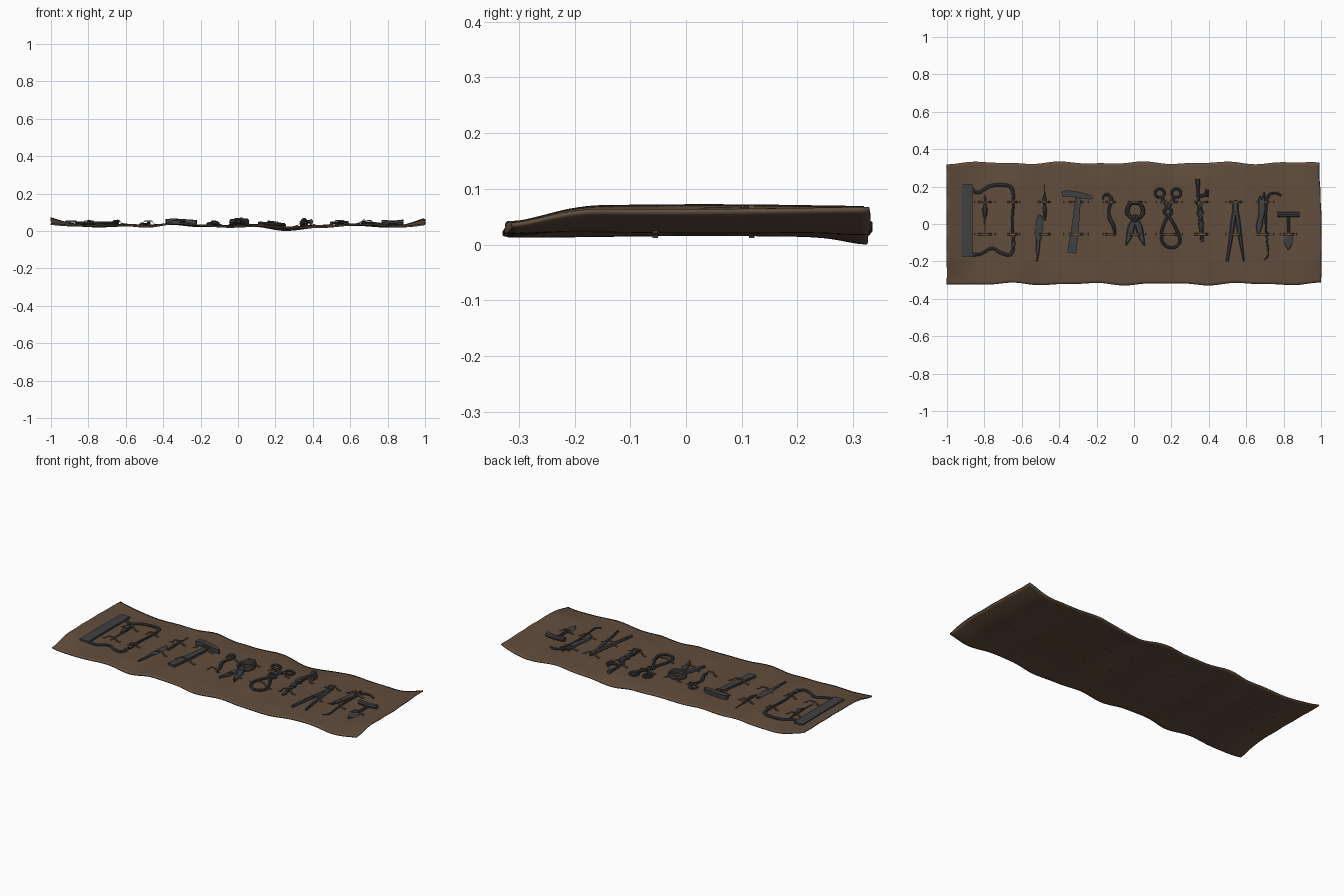
import bpy, bmesh, math
from mathutils import Vector
from math import sin, cos, pi

if "Cube" in bpy.data.objects:
    bpy.data.objects.remove(bpy.data.objects["Cube"])


def material(name, rgb):
    m = bpy.data.materials.new(name)
    m.diffuse_color = (*rgb, 1)
    m.use_nodes = True
    m.node_tree.nodes["Principled BSDF"].inputs["Base Color"].default_value = m.diffuse_color
    return m


LEATHER = material("brown leather", (0.120, 0.075, 0.046))
STRAP = material("strap leather", (0.112, 0.069, 0.040))
STEEL = material("dark steel", (0.052, 0.052, 0.057))

# Cloth height along x
RIDGE = [(-1, .039), (-.8, .036), (-.6, .039), (-.48, .033), (-.35, .044), (-.2, .036), (-.08, .033),
         (.1, .037), (.25, .024), (.42, .033), (.65, .041), (.85, .031), (1.01, .033)]


def step(v):
    v = min(1, max(0, v))
    return v * v * (3 - 2 * v)


def height(x, y):
    z = RIDGE[-1][1]
    for (a, za), (b, zb) in zip(RIDGE, RIDGE[1:]):
        if a <= x <= b:
            z = za + (zb - za) * step((x - a) / (b - a))
            break
    edge = step((abs(y) - .2) / .13)
    z += edge * (.004 * sin(13 * x + 4 * y) - .003) + .0015 * sin(9 * y + 5 * x)
    z -= .006 * step((y - .25) / .08) * step(1 - abs(x - .25) / .4)
    curl = max(0, (abs(x) - .82) / .18) ** 1.8
    return z + curl * (.012 + .022 * step((y + .33) / .18))


def finish(bm, name, mat, angle=35, closed=True):
    if closed:
        bmesh.ops.recalc_face_normals(bm, faces=bm.faces)
    me = bpy.data.meshes.new(name)
    bm.to_mesh(me)
    bm.free()
    me.materials.append(mat)
    ob = bpy.data.objects.new(name, me)
    bpy.context.collection.objects.link(ob)
    bpy.ops.object.select_all(action='DESELECT')
    ob.select_set(True)
    bpy.context.view_layer.objects.active = ob
    bpy.ops.object.shade_smooth_by_angle(angle=math.radians(angle))
    return ob


def sweep(name, pts, t=None, sides=8, closed=False, smooth=True, lift=0.0, twist=0.0, mat=STEEL, steps=5):
    """Lay a bar on the cloth: pts are (x, y, half width[, rise]); t is the half height."""
    p = [Vector((q[0], q[1], q[2], q[3] if len(q) > 3 else 0)) for q in pts]
    n, path = len(p), []
    for i in range(n if closed else n - 1):
        def at(j):
            return p[j % n] if closed else p[min(n - 1, max(0, j))]
        a, b, c, d = at(i - 1), at(i), at(i + 1), at(i + 2)
        for k in range(steps):
            u = k / steps
            if smooth:
                path.append(.5 * (2 * b + (c - a) * u + (2 * a - 5 * b + 4 * c - d) * u * u
                                  + (3 * b - a - 3 * c + d) * u ** 3))
            else:
                path.append(b.lerp(c, u))
    if not closed:
        path.append(p[-1])
    bm, rings, m, run = bmesh.new(), [], len(path), 0
    for i, q in enumerate(path):
        prv = path[i - 1] if (closed or i) else q
        nxt = path[(i + 1) % m] if (closed or i < m - 1) else q
        tan = Vector((nxt[0] - prv[0], nxt[1] - prv[1])).normalized()
        side = Vector((-tan.y, tan.x, 0))
        w = max(q[2], .001)
        hh = w if t is None else t
        run += (Vector(q[:2]) - Vector(prv[:2])).length
        c = Vector((q[0], q[1], height(q[0], q[1]) + lift + q[3] + (w if twist else hh)))
        ring = []
        for s in range(sides):
            a = 2 * pi * s / sides + (pi / 4 if sides == 4 else 0)
            g = math.sqrt(2) if sides == 4 else 1
            u, v = w * cos(a) * g, hh * sin(a) * g
            r = twist * run
            u, v = u * cos(r) - v * sin(r), u * sin(r) + v * cos(r)
            ring.append(bm.verts.new(c + side * u + Vector((0, 0, v))))
        rings.append(ring)
    for i in range(m if closed else m - 1):
        A, B = rings[i], rings[(i + 1) % m]
        for s in range(sides):
            bm.faces.new((A[s], A[(s + 1) % sides], B[(s + 1) % sides], B[s]))
    if not closed:
        bm.faces.new(rings[0])
        bm.faces.new(rings[-1])
    return finish(bm, name, mat)


def loop(name, cx, cy, rx, ry, w, t=None, lift=0.0):
    sweep(name, [(cx + rx * cos(a * pi / 4), cy + ry * sin(a * pi / 4), w) for a in range(8)],
          t, closed=True, lift=lift)


# Leather mat with wavy long edges
bm = bmesh.new()
NX, NY = 120, 40
grid = []
for i in range(NX + 1):
    row = []
    for j in range(NY + 1):
        x, v = -1 + 2 * i / NX, -1 + 2 * j / NY
        wave = .005 * sin(15 * x + v) + .003 * sin(27 * x)
        y = v * .324 + abs(v) ** 3 * wave + .003 * v * v
        xx = x - (.012 * step(v) if x > .9 else 0) * (x - .9) / .1 + .002 * sin(14 * v) * max(0, abs(x) - .9) * 5
        row.append(bm.verts.new((xx, y, height(x, y))))
    grid.append(row)
for i in range(NX):
    for j in range(NY):
        bm.faces.new((grid[i][j], grid[i + 1][j], grid[i + 1][j + 1], grid[i][j + 1]))
mat_ob = finish(bm, "leather_mat", LEATHER, 50, closed=False)
sol = mat_ob.modifiers.new("thickness", 'SOLIDIFY')
sol.thickness, sol.offset = .008, -1

# Bow saw: blade plate, wavy frame and twisted grip
sweep("saw_blade", [(-.893, .215, .03), (-.893, -.175, .03)], .005, 4, smooth=False, lift=.003, steps=10)
sweep("saw_frame", [(-.865, .185, .009), (-.83, .168, .009), (-.77, .203, .009), (-.69, .208, .009),
                    (-.65, .185, .009), (-.646, .1, .007), (-.652, 0, .007), (-.645, -.07, .008)], .007)
sweep("saw_grip", [(-.645, -.06, .011), (-.645, -.14, .011)], .007, 8, smooth=False, twist=70, steps=20)
sweep("saw_lower_frame", [(-.645, -.135, .009), (-.665, -.165, .009), (-.71, -.155, .009), (-.76, -.13, .008),
                          (-.82, -.16, .008), (-.865, -.165, .009)], .007)

# Small awl inside the saw
sweep("awl_handle", [(-.797, .16, .003), (-.797, .11, .007), (-.797, .075, .013), (-.797, .04, .009)])
sweep("awl_spike", [(-.797, .05, .005), (-.797, -.06, .002)], smooth=False)

# Probe and lancet
sweep("probe", [(-.478, .21, .003), (-.478, .16, .004), (-.478, .125, .011), (-.478, .1, .006), (-.476, .075, .01),
                (-.476, .02, .005)])
sweep("lancet", [(-.507, .05, .004), (-.502, .02, .018), (-.507, -.05, .02), (-.512, -.09, .011), (-.514, -.14, .009),
                 (-.518, -.2, .003)], .006)

# Hammer
sweep("hammer_head", [(-.385, .158, .015), (-.35, .163, .016), (-.29, .155, .015), (-.245, .145, .013),
                      (-.222, .138, .005)], .012, 4)
sweep("hammer_handle", [(-.298, .16, .015), (-.31, .02, .018), (-.333, -.155, .024)], .007, 4, smooth=False)

# Hooked pick
sweep("hook_pick", [(-.165, .13, .003), (-.16, .152, .006), (-.138, .157, .008), (-.122, .135, .009),
                    (-.125, .11, .009), (-.135, .07, .007), (-.13, .03, .01), (-.11, -.01, .01), (-.1, -.06, .004)])

# Pincers: tall jaw arch with two leaf-shaped legs
sweep("pincer_jaws", [(-.012, .03, .01), (-.036, .06, .011), (-.026, .1, .01), (.006, .114, .009), (.038, .1, .01),
                      (.048, .06, .011), (.024, .03, .01)], .016, 8)
loop("pincer_pivot", .006, .03, .01, .01, .01, .015)
for s, n in ((-1, "left"), (1, "right")):
    sweep("pincer_leg_" + n, [(.006 - s * .006, .035, .012), (.006 + s * .018, -.01, .018), (.006 + s * .03, -.06, .017),
                              (.006 + s * .05, -.115, .003)], .008)

# Scissor forceps: finger rings, crossing arms and teardrop jaws
for s, n in ((-1, "left"), (1, "right")):
    loop("finger_ring_" + n, .182 + s * .044, .165, .025, .023, .007)
    sweep("forceps_arm_" + n, [(.182 + s * .035, .143, .007), (.182 + s * .006, .1, .009), (.182 - s * .02, .065, .008),
                               (.184 + s * .01, .03, .008), (.19 + s * .042, -.04, .008), (.198 + s * .048, -.09, .008),
                               (.2 + s * .025, -.12, .008), (.2, -.127, .007)], lift=.002 + s * .002)
loop("forceps_pivot", .182, .095, .008, .008, .008, .01)

# Brace and spiral drill bit
sweep("drill_shaft", [(.342, .24, .012), (.342, .215, .012), (.342, .19, .007), (.345, .1, .009)], smooth=False)
sweep("drill_crank", [(.345, .155, .008), (.365, .15, .008), (.385, .165, .008), (.392, .185, .01)], lift=.01)
sweep("drill_peg", [(.39, .145, .009), (.39, .18, .009)], .017, 8, smooth=False)
sweep("drill_bit", [(.35, .115, .021), (.355, .05, .019), (.36, -.03, .014), (.365, -.095, .004)], .011, 6,
      twist=55, steps=14)

# Dividers
for s, n in ((-1, "left"), (1, "right")):
    sweep("divider_leg_" + n, [(.543 - s * .002, .11, .01), (.543 + s * .012, .02, .013), (.543 + s * .026, -.08, .01),
                               (.543 + s * .045, -.2, .004 if s > 0 else .007)], .008, 6)
sweep("divider_head", [(.543, .128, .005), (.543, .11, .014), (.543, .08, .016)], .01)

# Long hook and two blades
sweep("long_hook", [(.79, .15, .005), (.76, .165, .006), (.725, .158, .007), (.708, .12, .008), (.705, 0, .006),
                    (.712, -.1, .005), (.718, -.16, .005), (.705, -.185, .004), (.692, -.19, .003)])
sweep("short_blade", [(.672, .15, .004), (.678, .11, .013), (.678, .05, .013), (.67, -.01, .017), (.662, -.06, .004)], .007)
sweep("side_blade", [(.697, .17, .004), (.69, .12, .01), (.69, .07, .012), (.675, 0, .009)], .007)

# T-handled scraper with spade tip
sweep("scraper_handle", [(.766, .05, .013), (.884, .05, .013)], .014, 8, smooth=False)
sweep("scraper_shaft", [(.826, .055, .009), (.826, -.06, .008)], smooth=False)
sweep("scraper_tip", [(.826, -.05, .01), (.826, -.07, .026), (.826, -.1, .024), (.826, -.138, .003)], .006)

# Leather straps: threaded through the mat and arched over each tool
SPANS = [(-.797, .06, .018), (-.65, .045, .018), (-.48, .055, .021), (-.31, .07, .019), (-.125, .045, .019),
         (.006, .062, .02), (.188, .075, .021), (.36, .06, .024), (.543, .058, .019), (.69, .062, .018)]
for y0, row in ((.118, "upper"), (-.055, "lower")):
    for k, (cx, r, tall) in enumerate(SPANS + ([(.826, .05, .018)] if row == "lower" else [])):
        if cx == .006 and row == "upper":
            tall = .033
        sweep(f"{row}_strap_{k + 1}", [(cx - r, y0, .005, -.011), (cx - r + .006, y0, .006, 0),
                                       (cx - r * .6, y0, .006, .003), (cx - r * .35, y0, .006, tall),
                                       (cx + r * .35, y0, .006, tall), (cx + r * .6, y0, .006, .003),
                                       (cx + r - .006, y0, .006, 0), (cx + r, y0, .005, -.011)],
              .0015, 4, smooth=False, mat=STRAP, steps=3)

# Rest the whole set on the ground
bpy.context.view_layer.update()
low = min((o.matrix_world @ Vector(c)).z for o in bpy.data.objects for c in o.bound_box)
for o in bpy.data.objects:
    o.location.z -= low
